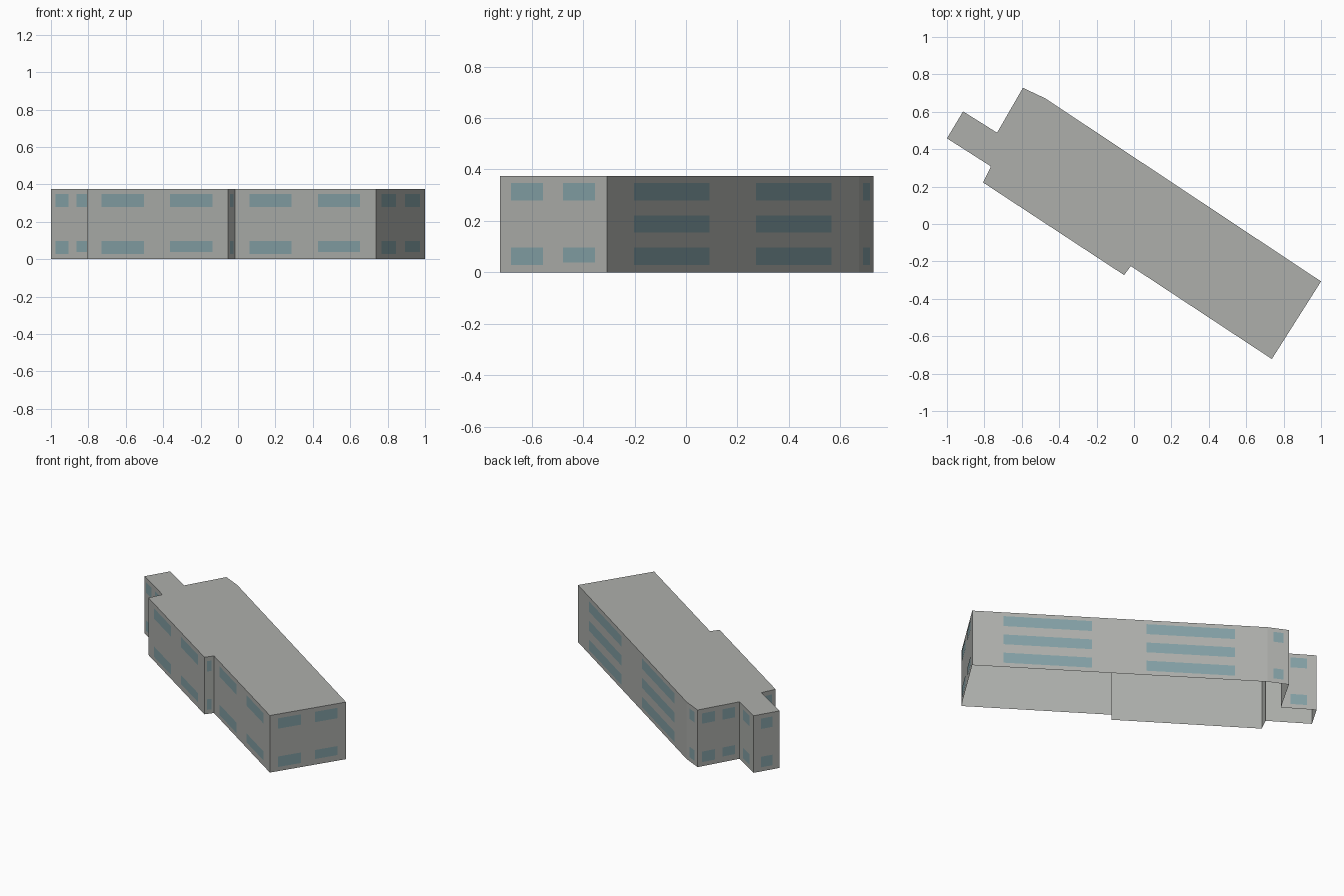
import bpy, bmesh
from mathutils import Vector

cube = bpy.data.objects.get("Cube")
if cube:
    bpy.data.objects.remove(cube, do_unlink=True)

HEIGHT = 0.375
UP = Vector((0, 0, 1))

# Floor plan, counter-clockwise, with the window columns and rows on the wall
# that starts at each corner
PLAN = [
    (-0.594, 0.728, 2, 2),    # back part of left end
    (-0.732, 0.488, 1, 2),    # annex back
    (-0.914, 0.602, 1, 2),    # annex end
    (-1.0, 0.458, 2, 2),      # annex front
    (-0.765, 0.308, 1, 2),    # short return
    (-0.807, 0.222, 2, 2),    # front wall, first half
    (-0.053, -0.273, 1, 2),   # front step
    (-0.017, -0.225, 2, 2),   # front wall, second half
    (0.737, -0.722, 2, 2),    # right end
    (1.0, -0.307, 2, 3),      # long back wall
    (-0.475, 0.672, 1, 2),    # back corner
]
SPANS = {1: [(0.27, 0.73)], 2: [(0.105, 0.405), (0.59, 0.89)]}
LOW, MIDDLE, HIGH = (0.028, 0.097), (0.155, 0.222), (0.28, 0.348)
ROWS = {2: [LOW, HIGH], 3: [LOW, MIDDLE, HIGH]}


def material(name, colour):
    mat = bpy.data.materials.new(name)
    mat.use_nodes = True
    mat.diffuse_color = colour
    mat.node_tree.nodes["Principled BSDF"].inputs["Base Color"].default_value = colour
    return mat


def make_object(name, bm, mat):
    mesh = bpy.data.meshes.new(name)
    bm.to_mesh(mesh)
    bm.free()
    mesh.materials.append(mat)
    obj = bpy.data.objects.new(name, mesh)
    bpy.context.collection.objects.link(obj)
    return obj


def add_panel(bm, start, end, low, high):
    corners = [start + UP * low, end + UP * low, end + UP * high, start + UP * high]
    bm.faces.new([bm.verts.new(c) for c in corners])


concrete = material("grey concrete", (0.42, 0.43, 0.41, 1))
glass = material("blue grey glass", (0.23, 0.355, 0.38, 1))
points = [Vector((x, y, 0)) for x, y, _, _ in PLAN]

# Building shell: walls and flat roof, open underneath
bm = bmesh.new()
base = [bm.verts.new(p) for p in points]
top = [bm.verts.new(p + UP * HEIGHT) for p in points]
for i in range(len(points)):
    j = (i + 1) % len(points)
    bm.faces.new((base[i], base[j], top[j], top[i]))
bm.faces.new(top)
make_object("building_shell", bm, concrete)

# Window panes laid just proud of every wall
bm = bmesh.new()
for i, (_, _, columns, rows) in enumerate(PLAN):
    start, end = points[i], points[(i + 1) % len(points)]
    along = end - start
    offset = along.cross(UP).normalized() * 0.002
    for column, (a, b) in enumerate(SPANS[columns]):
        for low, high in ROWS[rows]:
            # The second ground-floor window has a raised sill on two-row walls
            if rows == 2 and column == 1 and low == LOW[0]:
                low += 0.01
            add_panel(bm, start + along * a + offset, start + along * b + offset, low, high)
make_object("windows", bm, glass)
